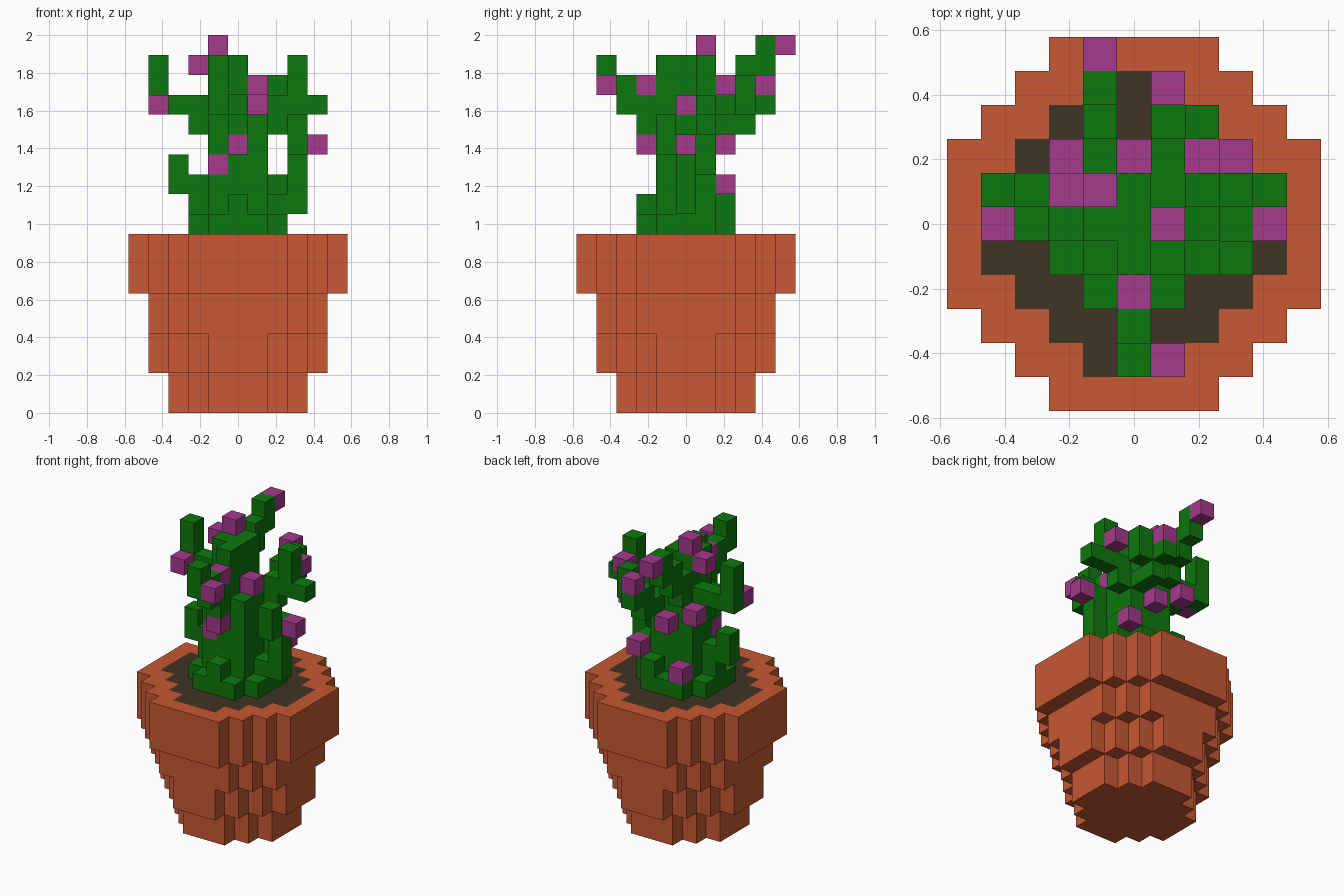
import bpy, bmesh
from mathutils import Vector

old = bpy.data.objects.get("Cube")
if old:
    bpy.data.objects.remove(old, do_unlink=True)

UNIT = 2 / 19          # edge of one block
AXES = [Vector(a) for a in ((1, 0, 0), (0, 1, 0), (0, 0, 1))]
STEP = {"R": (1, 0, 0), "L": (-1, 0, 0), "B": (0, 1, 0),
        "F": (0, -1, 0), "U": (0, 0, 1)}


def material(name, r, g, b):
    m = bpy.data.materials.new(name)
    m.use_nodes = True
    m.diffuse_color = (r, g, b, 1)
    m.node_tree.nodes["Principled BSDF"].inputs["Base Color"].default_value = (r, g, b, 1)
    return m


terracotta = material("terracotta", .578, .098, .033)
earth = material("dark_soil", .051, .033, .017)
green = material("cactus_green", .0044, .19, .0044)
pink = material("flower_pink", .376, .042, .262)


def blocks(name, cells, mats, rule=None):
    """Outer skin of a set of unit blocks, flat areas merged."""
    cells = set(cells)
    bm = bmesh.new()
    for c in cells:
        centre = Vector(c) + AXES[2] / 2
        for n in range(3):
            u, v = AXES[(n + 1) % 3] / 2, AXES[(n + 2) % 3] / 2
            for s in (1, -1):
                d = AXES[n] * s
                if tuple(int(a + b) for a, b in zip(c, d)) in cells:
                    continue
                m = centre + d / 2
                quad = [m - u - v, m + u - v, m + u + v, m - u + v][::s]
                f = bm.faces.new([bm.verts.new(p * UNIT) for p in quad])
                f.material_index = rule(c, d) if rule else 0
    bmesh.ops.remove_doubles(bm, verts=bm.verts[:], dist=UNIT / 50)
    bmesh.ops.dissolve_limit(bm, angle_limit=.02, verts=bm.verts[:],
                             edges=bm.edges[:], delimit={"MATERIAL"})
    mesh = bpy.data.meshes.new(name)
    bm.to_mesh(mesh)
    bm.free()
    for m in mats:
        mesh.materials.append(m)
    bpy.context.collection.objects.link(bpy.data.objects.new(name, mesh))


def disc(radius, diagonal, z0, z1):
    """Round slab of blocks with stepped corners."""
    span = range(-radius, radius + 1)
    return [(i, j, k) for i in span for j in span for k in range(z0, z1)
            if abs(i) + abs(j) <= diagonal]


def walk(start, moves):
    """Blocks met by stepping away from the start block."""
    c, path = start, []
    for m in moves:
        c = tuple(a + b for a, b in zip(c, STEP[m]))
        path.append(c)
    return path


# Pot: stepped tiers and a rim, with soil filling the top
RIM_TOP = 9
tiers = (disc(3, 4, 0, 2) + disc(4, 5, 2, 4) + disc(4, 6, 4, 6)
         + disc(5, 7, 6, RIM_TOP))
soil_area = set(disc(4, 5, RIM_TOP - 1, RIM_TOP))
blocks("pot", tiers, [terracotta, earth],
       lambda c, d: int(d.z > 0 and c in soil_area))

# Trunk: spreading foot, square stem, narrower crown
bud_in_stem = (-1, -1, 12)
trunk = set(disc(2, 3, 9, 10)) | set(disc(1, 2, 10, 15))
trunk.discard(bud_in_stem)
for i, j in ((0, -1), (0, 0), (0, 1), (-1, 0), (-1, 1)):
    trunk |= {(i, j, k) for k in range(15, 18)}
blocks("trunk", trunk, [green])

# Branches: first block on the trunk, then steps outward
branches = {
    "left_upper_branch": [((-1, 1, 14), "LULLUU")],
    "left_lower_branch": [((-1, 0, 10), "LULU")],
    "front_branch": [((0, -1, 14), "FUFUFU")],
    "back_tall_branch": [((-1, 1, 15), "BUBUBU")],
    "back_forked_branch": [((1, 1, 14), "BBURU"), ((1, 3, 15), "B")],
    "right_upper_branch": [((1, 1, 14), "RURUU"), ((3, 1, 15), "R")],
    "right_lower_branch": [((1, 0, 10), "RRUUUFU")],
    "right_shoot": [((2, 1, 9), "UU")],
    "front_shoot": [((0, -1, 10), "F")],
    "back_shoot": [((1, 1, 10), "B")],
}
for name, runs in branches.items():
    blocks(name, [c for start, moves in runs for c in walk(start, moves)], [green])

# Flowers: single blocks on the tips and sides
flowers = [bud_in_stem, (-1, 5, 18), (-1, 1, 18), (-2, 1, 17), (1, -4, 16),
           (0, -2, 16), (3, 2, 16), (1, 4, 16), (-4, 0, 15), (1, 0, 15),
           (-2, 2, 14), (0, -2, 13), (0, 2, 13), (4, 0, 13), (2, 2, 11),
           (-1, 2, 10)]
for n, cell in enumerate(flowers):
    blocks(f"flower_{n + 1}", [cell], [pink])
